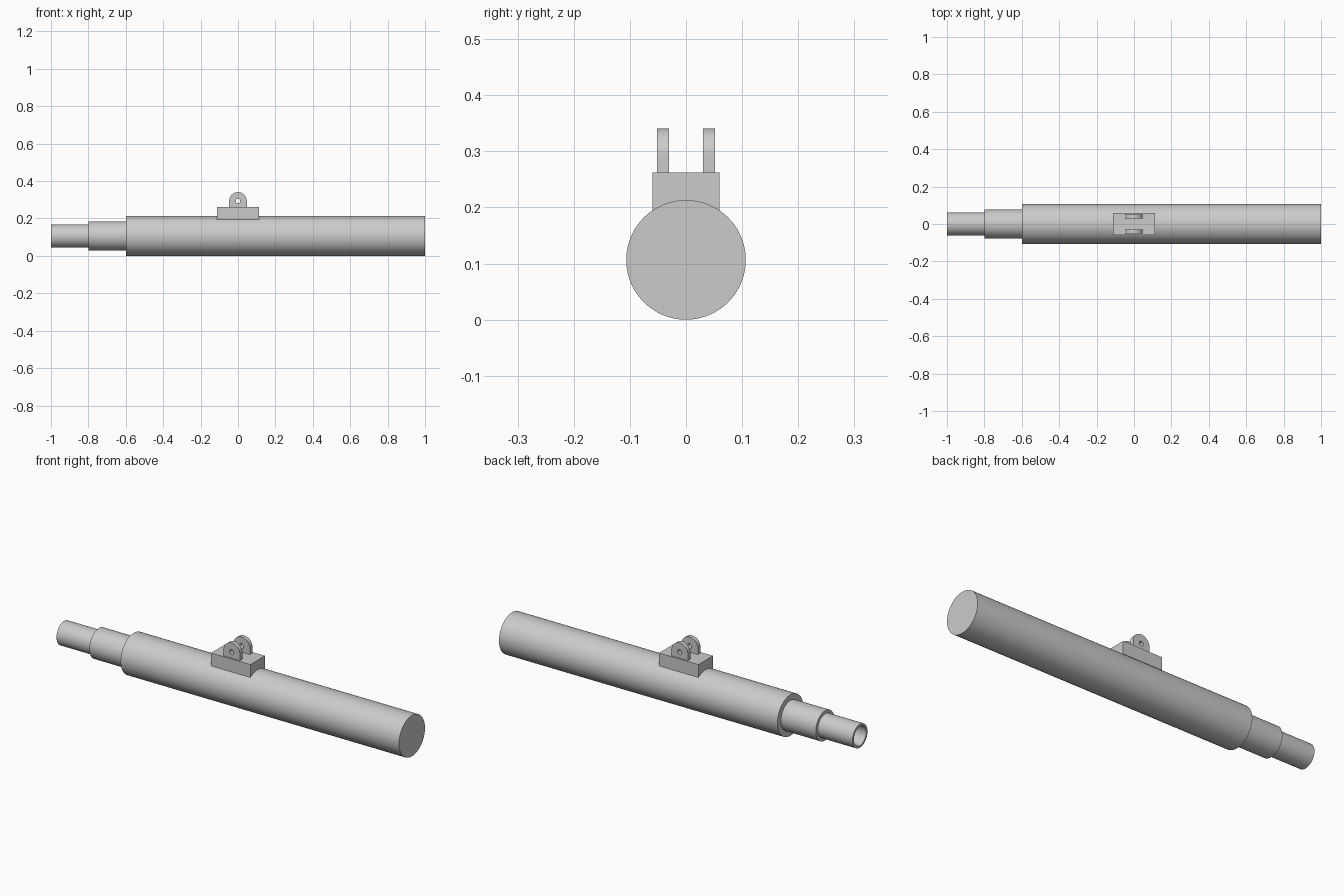
import bpy, bmesh
from math import sin, cos, pi, radians

cube = bpy.data.objects.get("Cube")
if cube:
    bpy.data.objects.remove(cube, do_unlink=True)

AXIS_Z = 0.1065      # height of the tube axis
SEGMENTS = 96

grey = bpy.data.materials.new("plain grey")
grey.use_nodes = True
GREY = (0.6, 0.6, 0.6, 1)
grey.diffuse_color = GREY
grey.node_tree.nodes["Principled BSDF"].inputs["Base Color"].default_value = GREY


def finish(name, bm):
    """Turn a bmesh into a named, smooth-shaded object."""
    bmesh.ops.recalc_face_normals(bm, faces=bm.faces)
    mesh = bpy.data.meshes.new(name)
    bm.to_mesh(mesh)
    bm.free()
    mesh.materials.append(grey)
    obj = bpy.data.objects.new(name, mesh)
    bpy.context.collection.objects.link(obj)
    bpy.ops.object.select_all(action="DESELECT")
    obj.select_set(True)
    bpy.context.view_layer.objects.active = obj
    bpy.ops.object.shade_smooth_by_angle(angle=radians(30))
    return obj


def bridge(bm, a, b):
    """Join two closed vertex loops of equal length with quads."""
    n = len(a)
    for i in range(n):
        j = (i + 1) % n
        bm.faces.new((a[i], a[j], b[j], b[i]))


def lathe(name, profile):
    """Revolve (x, radius) points about the tube axis, capping both ends."""
    bm = bmesh.new()
    loops = []
    for x, r in profile:
        loops.append([bm.verts.new((x, r * cos(2 * pi * i / SEGMENTS),
                                    AXIS_Z + r * sin(2 * pi * i / SEGMENTS)))
                      for i in range(SEGMENTS)])
    for a, b in zip(loops, loops[1:]):
        bridge(bm, a, b)
    bm.faces.new(loops[0])
    bm.faces.new(loops[-1])
    return finish(name, bm)


# Stepped tube: closed right end, three diameters, open bore at the slim end
lathe("telescopic_tube", [
    (1, 0.1065), (-0.6, 0.1065), (-0.6, 0.0775), (-0.8, 0.0775),
    (-0.8, 0.0615), (-1, 0.0615), (-1, 0.05), (0.97, 0.05)])

# Mounting block let into the top of the tube
bm = bmesh.new()
bmesh.ops.create_cube(bm, size=1)
bmesh.ops.scale(bm, vec=(0.226, 0.12, 0.067), verts=bm.verts)
bmesh.ops.translate(bm, vec=(0, 0, 0.2285), verts=bm.verts)
finish("mounting_block", bm)


def lug(name, y0, y1, radius=0.047, hole=0.012, zc=0.294):
    """Round-topped plate with a pin hole and a square foot sunk in the block."""
    bm = bmesh.new()
    n = 64
    loops = []
    for y, is_hole in ((y0, False), (y1, False), (y1, True), (y0, True)):
        loop = []
        for i in range(n):
            c, s = cos(2 * pi * i / n), sin(2 * pi * i / n)
            if is_hole:
                r = hole
            else:
                r = radius if s >= 0 else radius / max(abs(c), abs(s))
            loop.append(bm.verts.new((r * c, y, zc + r * s)))
        loops.append(loop)
    for k in range(4):
        bridge(bm, loops[k], loops[(k + 1) % 4])
    return finish(name, bm)


# Pair of pin lugs
for side, label in ((-1, "right"), (1, "left")):
    lug(label + "_pin_lug", side * 0.03, side * 0.0515)
